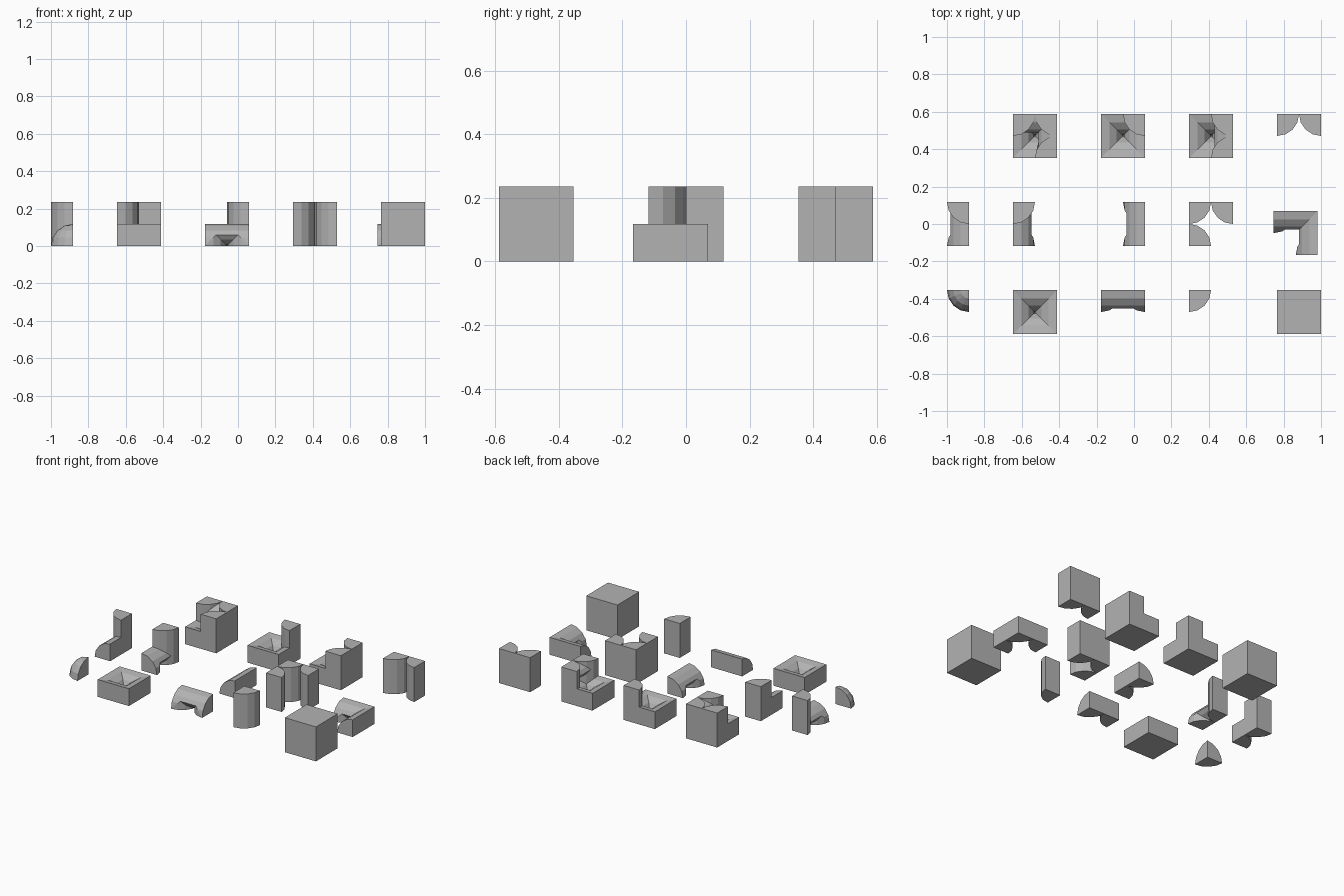
import bpy, bmesh, math
from mathutils import Vector, Matrix

if "Cube" in bpy.data.objects:
    bpy.data.objects.remove(bpy.data.objects["Cube"])

H = 0.1176          # half of a tile
STEP = 0.4706       # tile spacing
SEG = 4             # facets per quarter round
ARC = [(math.cos(i * math.pi / 2 / SEG), math.sin(i * math.pi / 2 / SEG)) for i in range(SEG + 1)]
BACK, LEFT, FRONT, RIGHT = range(4)     # quarter turns of a beam

GREY = bpy.data.materials.new("dark_grey")
GREY.diffuse_color = (0.45, 0.45, 0.45, 1)
GREY.use_nodes = True
GREY.node_tree.nodes["Principled BSDF"].inputs["Base Color"].default_value = GREY.diffuse_color


def finish(name, bm, centre, turns=0, flip=False):
    """Turn about z, optionally turn upside down, move to the tile centre."""
    m = Matrix.Translation((centre[0], centre[1], 0)) @ Matrix.Rotation(turns * math.pi / 2, 4, 'Z')
    if flip:
        m = m @ Matrix.Translation((0, 0, 2 * H)) @ Matrix.Scale(-1, 4, (0, 0, 1))
    bm.transform(m)
    bmesh.ops.recalc_face_normals(bm, faces=bm.faces[:])
    mesh = bpy.data.meshes.new(name)
    bm.to_mesh(mesh)
    bm.free()
    mesh.materials.append(GREY)
    ob = bpy.data.objects.new(name, mesh)
    bpy.context.collection.objects.link(ob)
    return ob


def hull(name, points, *place):
    """Convex solid around the points."""
    bm = bmesh.new()
    for p in points:
        bm.verts.new(p)
    bmesh.ops.convex_hull(bm, input=bm.verts[:])
    bmesh.ops.dissolve_limit(bm, angle_limit=0.01, verts=bm.verts[:], edges=bm.edges[:])
    return finish(name, bm, *place)


def horn(*place):
    """Cutter: square spike with flared sides, pointing from the tile middle to the back."""
    bm = bmesh.new()
    tip = bm.verts.new((0, H * 0.99, 0))
    prev = None
    for r, y in [(H - H * u, H - H * v) for u, v in ARC[1:]] + [(H, -0.01)]:
        ring = [bm.verts.new((sx * r, y, sz * r)) for sx, sz in ((-1, -1), (1, -1), (1, 1), (-1, 1))]
        for i in range(4):
            j = (i + 1) % 4
            bm.faces.new([tip, ring[i], ring[j]] if prev is None else
                         [prev[i], prev[j], ring[j], ring[i]])
        prev = ring
    bm.faces.new(prev)
    return finish("notch", bm, *place)


def combine(a, b, operation):
    mod = a.modifiers.new("combine", 'BOOLEAN')
    mod.operation, mod.object, mod.solver = operation, b, 'EXACT'
    bpy.context.view_layer.objects.active = a
    bpy.ops.object.modifier_apply(modifier=mod.name)
    bpy.data.objects.remove(b)
    return a


def beam(name, c, side, notched=True, flip=False):
    """Quarter-round bar along one side, with a flared notch at its foot."""
    pts = [(x, H - H * u, H * v) for x in (-H, H) for u, v in ARC]
    pts += [(-H, H, 0), (H, H, 0)]
    ob = hull(name, pts, c, side, flip)
    return combine(ob, horn(c, side, flip), 'DIFFERENCE') if notched else ob


def column(name, c, corner):
    """Full-height quarter-round post in one corner."""
    sx, sy = corner
    pts = [(sx * (H - H * u), sy * (H - H * v), z) for z in (0, 2 * H) for u, v in ARC]
    pts += [(sx * H, sy * H, 0), (sx * H, sy * H, 2 * H)]
    return hull(name, pts, c)


def tile(name, c, beams=(), corners=(), notched=True, webs=()):
    if beams:
        ob = beam(name, c, beams[0], notched)
        for s in beams[1:]:
            combine(ob, beam("bar", c, s, notched), 'UNION')
        for k in corners:
            combine(ob, column("post", c, k), 'UNION')
        for s in webs:      # upside-down bars joining neighbouring posts
            combine(ob, beam("web", c, s, True, True), 'UNION')
    else:
        for i, k in enumerate(corners):
            column(f"{name}_{i + 1}", c, k)


def at(col, row):
    return (-1 + col * STEP, row * STEP)


ALL = (BACK, LEFT, FRONT, RIGHT)
BL, BR, FL, FR = (-1, 1), (1, 1), (-1, -1), (1, -1)

# front row
ball = [(H, H, 0)]
for u, v in ARC:
    ball += [(H - H * u * p, H - H * u * q, H * v) for p, q in (ARC if u > 1e-6 else ARC[:1])]
hull("rounded_corner", ball, at(0, -1))
tile("slab_with_pit", at(1, -1), ALL, notched=False)
tile("arched_beam_across", at(2, -1), (BACK,))
tile("single_column", at(3, -1), (), (BL,))
hull("full_block", [(x, y, z) for x in (-H, H) for y in (-H, H) for z in (0, 2 * H)], at(4, -1))

# middle row
tile("beam_with_post_right", at(0, 0), (RIGHT,), (BR,))
tile("beam_with_post_left", at(1, 0), (LEFT,), (BL,))
tile("arched_beam_deep", at(2, 0), (RIGHT,))
tile("triple_column", at(3, 0), (), (BL, BR, FL))
tile("corner_beam", (0.8645, -0.0485), (BACK, RIGHT))

# back row
tile("slab_three_posts", at(1, 1), ALL, (BL, BR, FR), False, (BACK, RIGHT))
tile("slab_one_post", at(2, 1), ALL, (BR,), False)
tile("slab_two_posts", at(3, 1), ALL, (BR, FR), False, (RIGHT,))
tile("double_column", at(4, 1), (), (BL, BR))
